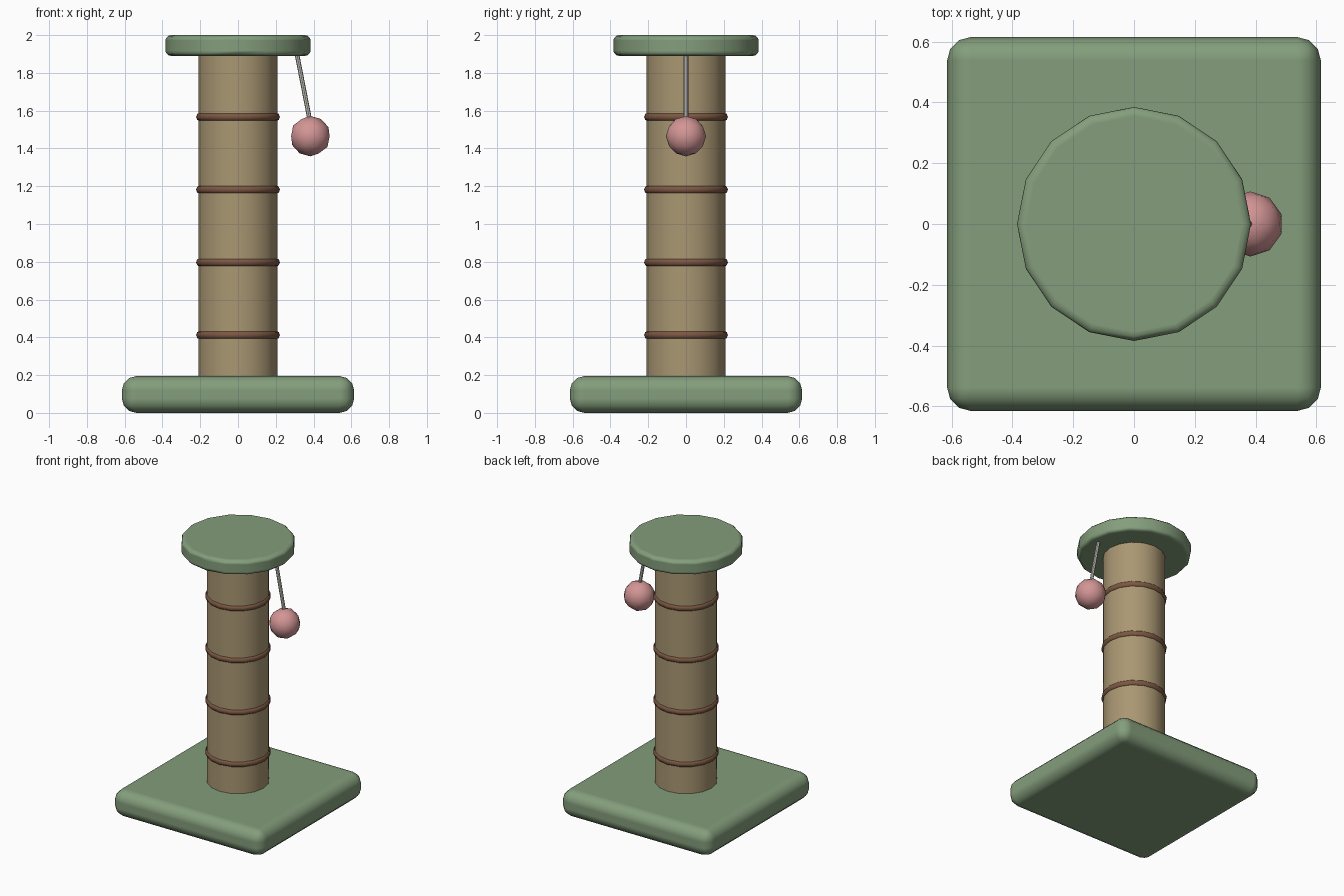
import bpy
from math import radians
from mathutils import Vector

if "Cube" in bpy.data.objects:
    bpy.data.objects.remove(bpy.data.objects["Cube"])


def material(name, color):
    m = bpy.data.materials.new(name)
    m.diffuse_color = (*color, 1)
    m.use_nodes = True
    m.node_tree.nodes["Principled BSDF"].inputs["Base Color"].default_value = m.diffuse_color
    return m


GREEN = material("green_plush", (0.23, 0.34, 0.20))
TAN = material("tan_sisal", (0.40, 0.31, 0.17))
BROWN = material("brown_rope", (0.20, 0.095, 0.055))
PINK = material("pink_felt", (0.65, 0.30, 0.30))
GREY = material("string_grey", (0.62, 0.60, 0.55))


def finish(name, mat, bevel=0, angle=40):
    ob = bpy.context.object
    ob.name = name
    ob.data.materials.append(mat)
    bpy.ops.object.transform_apply(location=False, rotation=True, scale=True)
    bpy.ops.object.shade_smooth_by_angle(angle=radians(angle))
    if bevel:
        mod = ob.modifiers.new("rounded_edges", "BEVEL")
        mod.width = bevel
        mod.segments = 3
        mod.limit_method = "ANGLE"
        mod.angle_limit = radians(40)
        mod.harden_normals = True
        # bevel before the smoothing modifier, if one was added
        ob.modifiers.move(len(ob.modifiers) - 1, 0)
    return ob


def cylinder(name, radius, start, end, sides, mat, bevel=0):
    a, b = Vector(start), Vector(end)
    d = b - a
    bpy.ops.mesh.primitive_cylinder_add(
        vertices=sides, radius=radius, depth=d.length, location=(a + b) / 2,
        rotation=d.to_track_quat("Z", "Y").to_euler())
    return finish(name, mat, bevel)


# Padded square base
bpy.ops.mesh.primitive_cube_add(size=1, location=(0, 0, 0.0975))
bpy.context.object.scale = (1.23, 1.23, 0.195)
finish("base", GREEN, 0.077)

# Post and round top perch
cylinder("post", 0.21, (0, 0, 0.15), (0, 0, 1.93), 16, TAN)
cylinder("perch", 0.385, (0, 0, 1.89), (0, 0, 2.0), 16, GREEN, 0.03)

# Rope bands around the post
for i in range(4):
    bpy.ops.mesh.primitive_torus_add(
        major_radius=0.199, minor_radius=0.023, major_segments=16,
        minor_segments=8, location=(0, 0, 0.412 + i * 0.385))
    finish(f"rope_band_{i + 1}", BROWN, angle=60)

# Hanging toy
cylinder("string", 0.012, (0.31, 0, 1.91), (0.38, 0, 1.55), 8, GREY)
bpy.ops.mesh.primitive_ico_sphere_add(
    subdivisions=2, radius=0.107, location=(0.383, 0, 1.465))
finish("toy_ball", PINK, angle=60)
